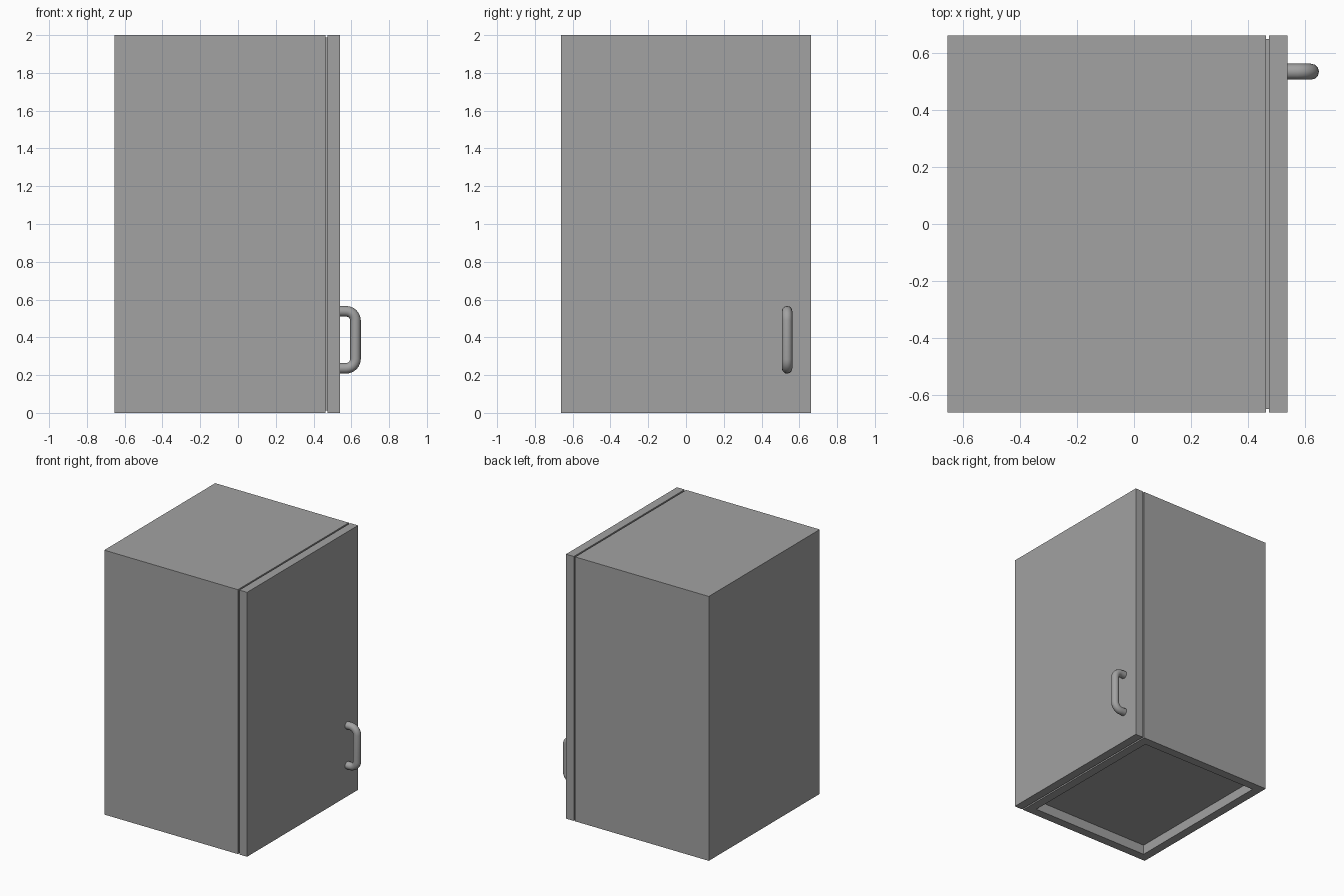
import bpy
import math
from mathutils import Vector

cube = bpy.data.objects.get("Cube")
if cube:
    bpy.data.objects.remove(cube, do_unlink=True)

grey = bpy.data.materials.new("plain grey")
grey.use_nodes = True
COLOUR = (0.36, 0.36, 0.36, 1)
grey.diffuse_color = COLOUR
grey.node_tree.nodes["Principled BSDF"].inputs["Base Color"].default_value = COLOUR

BACK, RIM, FRONT = -0.655, 0.463, 0.54    # depth positions along x
HALF, TOP, T = 0.663, 2.0, 0.066          # half width, height, board thickness


def board(name, x, y, z):
    """Box between the given (low, high) pairs."""
    low, high = (Vector(v) for v in zip(x, y, z))
    bpy.ops.mesh.primitive_cube_add(size=1, location=(low + high) / 2)
    ob = bpy.context.object
    ob.name = name
    for v in ob.data.vertices:
        v.co *= high - low
    ob.data.materials.append(grey)
    return ob


# Carcass: two sides, top, back, recessed bottom, lower front rail
inner = (-HALF + T, HALF - T)
for name, s in (("left_side", 1), ("right_side", -1)):
    board(name, (BACK, RIM), sorted((s * HALF, s * (HALF - T))), (0, TOP))
board("top_panel", (BACK, RIM), inner, (TOP - T, TOP))
board("back_panel", (BACK, BACK + T), inner, (0, TOP - T))
board("bottom_panel", (BACK + T, RIM), inner, (0.073, 0.073 + T))
board("front_rail", (RIM - T, RIM), inner, (0, 0.073))

# Door with a slightly smaller seal behind it
board("door_seal", (RIM, 0.475), (-HALF + 0.013, HALF - 0.013), (0.013, TOP - 0.013))
board("door", (0.475, FRONT), (-HALF, HALF), (0, TOP))

# Bow handle: round bar swept along a path with rounded corners
Y, LOW, HIGH, OUT, BEND, R = 0.535, 0.236, 0.538, 0.622, 0.05, 0.028
path = [(FRONT, LOW)]
for cz, start in ((LOW + BEND, -90), (HIGH - BEND, 0)):
    for i in range(7):
        a = math.radians(start + 15 * i)
        path.append((OUT - BEND + BEND * math.cos(a), cz + BEND * math.sin(a)))
path.append((FRONT, HIGH))

curve = bpy.data.curves.new("handle", "CURVE")
curve.dimensions = "3D"
curve.bevel_depth = R
curve.bevel_resolution = 4
curve.use_fill_caps = True
spline = curve.splines.new("POLY")
spline.points.add(len(path) - 1)
for p, (x, z) in zip(spline.points, path):
    p.co = (x, Y, z, 1)
handle = bpy.data.objects.new("handle", curve)
bpy.context.collection.objects.link(handle)
bpy.ops.object.select_all(action="DESELECT")
handle.select_set(True)
bpy.context.view_layer.objects.active = handle
bpy.ops.object.convert(target="MESH")
handle = bpy.context.object
handle.data.materials.clear()
handle.data.materials.append(grey)
bpy.ops.object.shade_smooth_by_angle(angle=math.radians(40))
